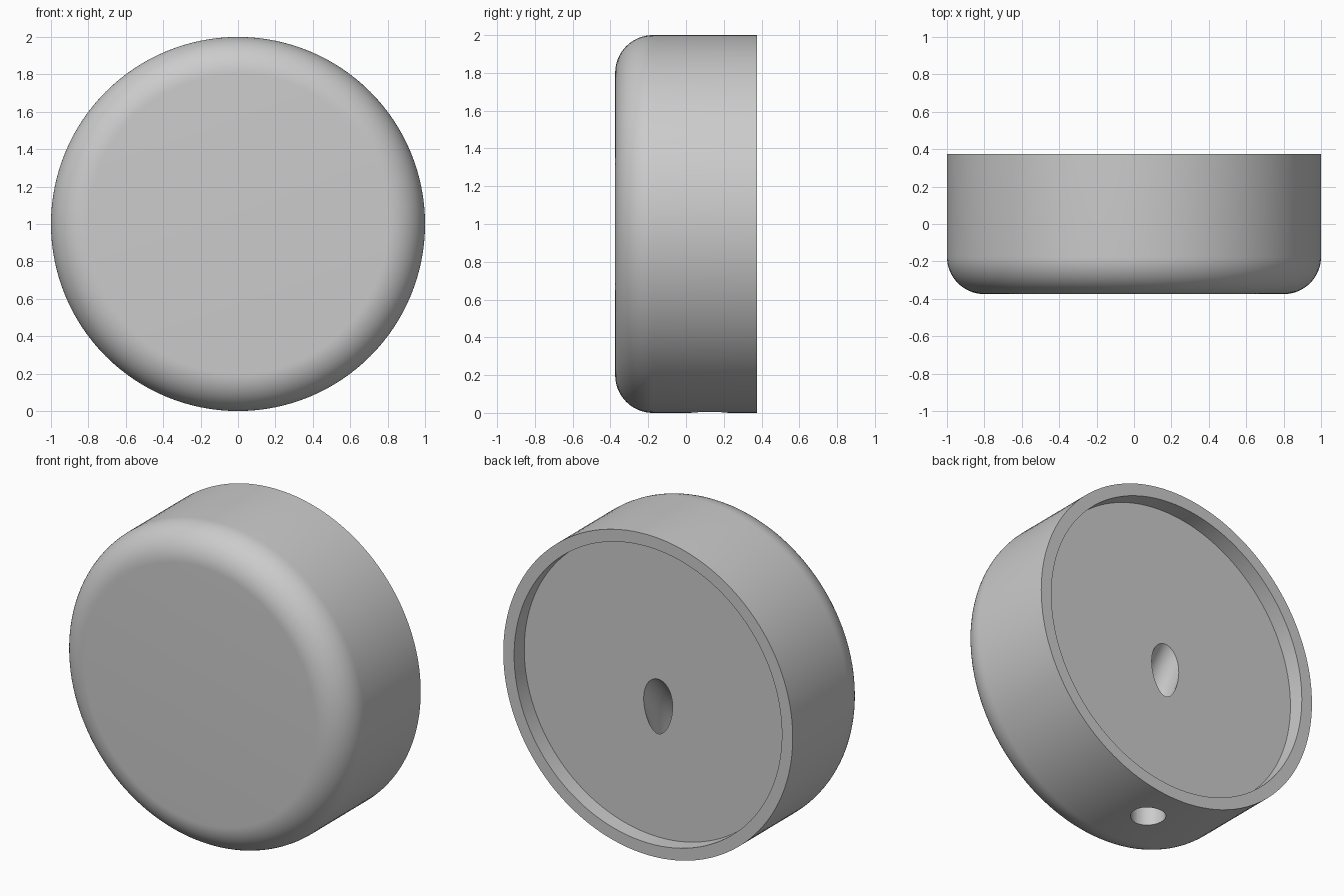
import bpy
import bmesh
from math import sin, cos, pi, radians
from mathutils import Vector

cube = bpy.data.objects.get("Cube")
if cube:
    bpy.data.objects.remove(cube)

RADIUS, HALF_DEPTH, FILLET = 1.0, 0.375, 0.2
RECESS_RADIUS, FLOOR_Y = 0.925, 0.275
HOLE_RADIUS, HOLE_Y, BEND_RADIUS, BEND_Z = 0.1, 0.125, 0.7, 0.48

gray = bpy.data.materials.new("plain_gray")
gray.use_nodes = True
gray.diffuse_color = (0.6, 0.6, 0.6, 1)
gray.node_tree.nodes["Principled BSDF"].inputs["Base Color"].default_value = (0.6, 0.6, 0.6, 1)


def skin_rings(name, rings):
    """Join equal-sized point rings with quads and cap both ends."""
    bm = bmesh.new()
    loops = [[bm.verts.new(p) for p in ring] for ring in rings]
    n = len(loops[0])
    for a, b in zip(loops, loops[1:]):
        for i in range(n):
            j = (i + 1) % n
            bm.faces.new((a[i], a[j], b[j], b[i]))
    bm.faces.new(loops[0])
    bm.faces.new(loops[-1])
    bmesh.ops.recalc_face_normals(bm, faces=bm.faces)
    mesh = bpy.data.meshes.new(name)
    bm.to_mesh(mesh)
    bm.free()
    mesh.materials.append(gray)
    obj = bpy.data.objects.new(name, mesh)
    bpy.context.collection.objects.link(obj)
    return obj


# Disc body: rounded front edge, shallow recess in the back
steps = 16
profile = []
for i in range(steps + 1):
    a = pi / 2 * i / steps
    profile.append((RADIUS - FILLET + FILLET * sin(a), -HALF_DEPTH + FILLET - FILLET * cos(a)))
profile += [(RADIUS, HALF_DEPTH), (RECESS_RADIUS, HALF_DEPTH), (RECESS_RADIUS, FLOOR_Y)]
sides = 128
angles = [2 * pi * i / sides for i in range(sides)]
body = skin_rings("disc_body", [
    [(r * cos(a), y, 1 + r * sin(a)) for a in angles] for r, y in profile])

# Cable channel: straight up from the underside, then bending out of the recess floor
path = [(HOLE_Y, -0.1, 0.0)]
for i in range(25):
    t = radians(70) * i / 24
    path.append((HOLE_Y + BEND_RADIUS * (1 - cos(t)), BEND_Z + BEND_RADIUS * sin(t), t))
tube_angles = [2 * pi * i / 48 for i in range(48)]
rings = []
for y, z, t in path:
    side = Vector((0, cos(t), -sin(t)))
    rings.append([Vector((0, y, z)) + HOLE_RADIUS * (cos(a) * Vector((1, 0, 0)) + sin(a) * side)
                  for a in tube_angles])
cutter = skin_rings("channel_cutter", rings)
cutter.hide_render = True

# Cut the channel and keep the finished mesh
cut = body.modifiers.new("channel", "BOOLEAN")
cut.operation = "DIFFERENCE"
cut.solver = "EXACT"
cut.object = cutter
bpy.context.view_layer.objects.active = body
for obj in bpy.context.selected_objects:
    obj.select_set(False)
body.select_set(True)
bpy.ops.object.modifier_apply(modifier=cut.name)
bpy.data.objects.remove(cutter)
bpy.ops.object.shade_smooth_by_angle(angle=radians(30))
